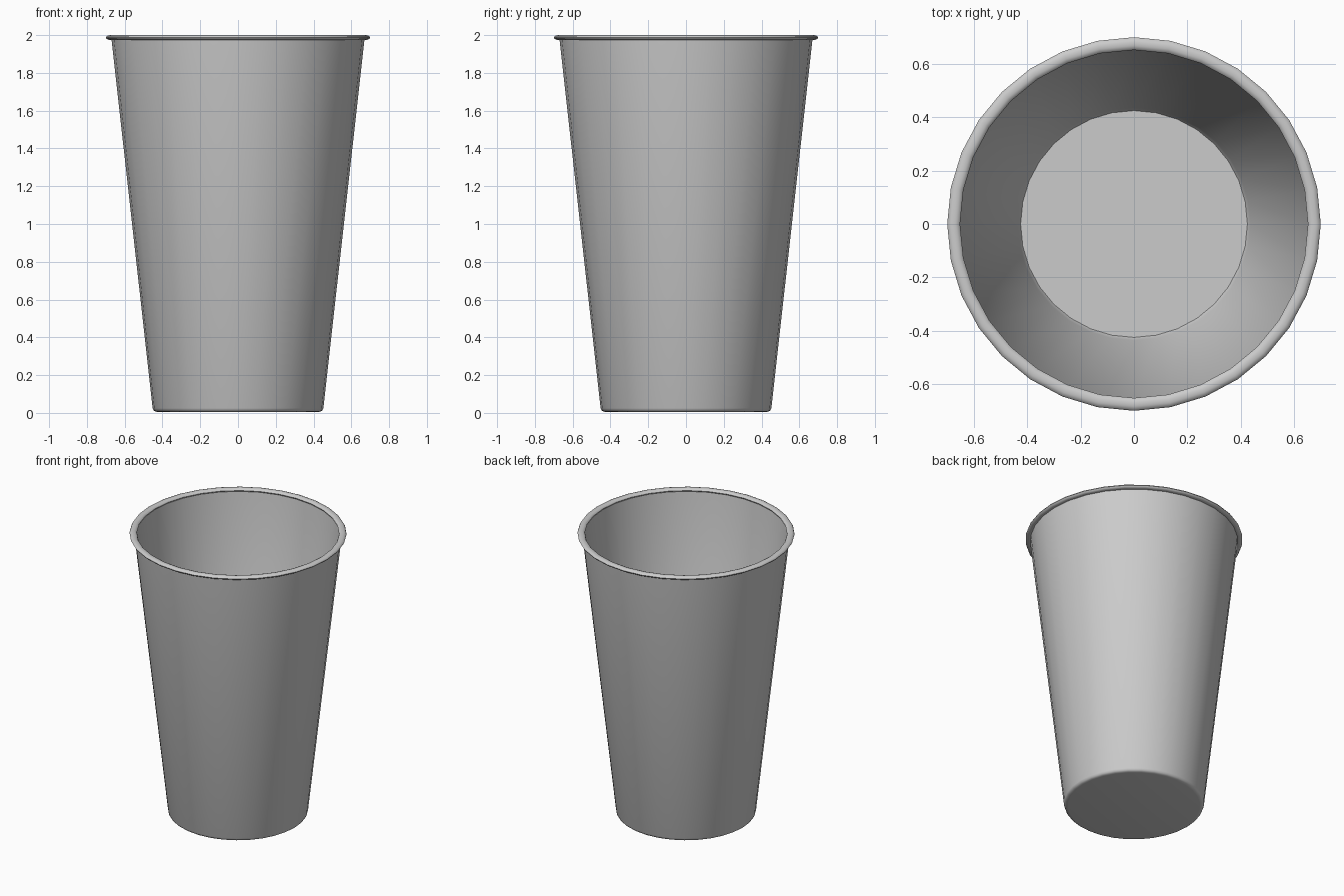
import bpy
import bmesh
import math
from mathutils import Matrix, Vector

cube = bpy.data.objects.get("Cube")
if cube:
    bpy.data.objects.remove(cube, do_unlink=True)

SIDES = 32

# Plain grey
grey = bpy.data.materials.new("light_grey")
grey.use_nodes = True
colour = (0.6, 0.6, 0.6, 1)
grey.diffuse_color = colour
grey.node_tree.nodes["Principled BSDF"].inputs["Base Color"].default_value = colour


def lathe(name, profile, closed=False):
    """Spin an (r, z) profile about z into a smooth-shaded object."""
    bm = bmesh.new()
    verts = [bm.verts.new((r, 0, z)) for r, z in profile]
    edges = [bm.edges.new(pair) for pair in zip(verts, verts[1:])]
    if closed:
        edges.append(bm.edges.new((verts[-1], verts[0])))
    bmesh.ops.spin(bm, geom=verts + edges, cent=(0, 0, 0), axis=(0, 0, 1),
                   angle=math.tau, steps=SIDES)
    bmesh.ops.remove_doubles(bm, verts=bm.verts, dist=0.0005)
    bmesh.ops.recalc_face_normals(bm, faces=bm.faces)
    mesh = bpy.data.meshes.new(name)
    bm.to_mesh(mesh)
    bm.free()
    mesh.materials.append(grey)
    obj = bpy.data.objects.new(name, mesh)
    bpy.context.collection.objects.link(obj)
    bpy.ops.object.select_all(action="DESELECT")
    obj.select_set(True)
    bpy.context.view_layer.objects.active = obj
    bpy.ops.object.shade_smooth_by_angle(angle=math.radians(40))
    return obj


# Tapered cup: underside, rounded foot, outer wall, lip, inner wall, floor
lathe("cup_body", [
    (0, 0.005), (0.425, 0.005), (0.438, 0.007), (0.447, 0.013), (0.452, 0.025),
    (0.67, 1.98), (0.655, 1.98), (0.436, 0.04), (0.425, 0.022), (0, 0.022),
])

# Rolled rim: flattened ring around the mouth
rim = [(0.676 + 0.024 * math.cos(a), 1.987 + 0.013 * math.sin(a))
       for a in (math.tau * i / 10 for i in range(10))]
lathe("rolled_rim", rim, closed=True)
